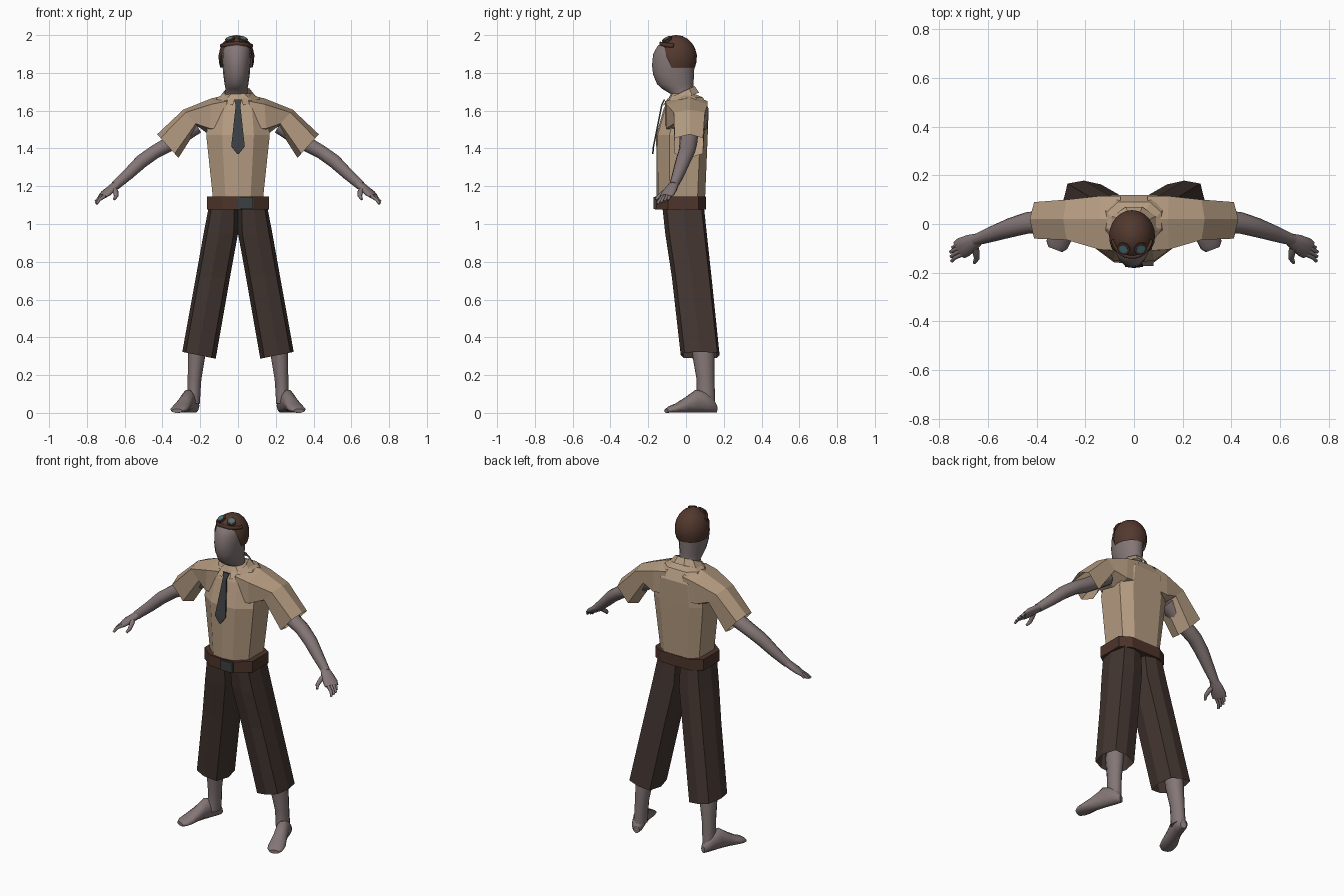
import bpy, bmesh
from math import sin, cos, pi
from mathutils import Vector as V

if "Cube" in bpy.data.objects:
    bpy.data.objects.remove(bpy.data.objects["Cube"])


def mat(name, r, g, b):
    m = bpy.data.materials.new(name)
    m.diffuse_color = (r, g, b, 1)
    m.use_nodes = True
    m.node_tree.nodes["Principled BSDF"].inputs["Base Color"].default_value = m.diffuse_color
    return m


SKIN = mat("skin", .23, .18, .18)
SHIRT = mat("shirt_cloth", .46, .33, .22)
PANTS = mat("trouser_cloth", .055, .036, .03)
LEATHER = mat("leather", .075, .035, .024)
HAIR = mat("hair_brown", .085, .04, .027)
DARK = mat("dark_grey", .045, .05, .053)
GLASS = mat("glass", .07, .17, .2)


def loft(name, rings, m, smooth=False, caps=True, closed=True, mirror=False):
    """Skin a list of rings with quads; optionally cap and mirror in x."""
    bm = bmesh.new()
    rows = [[bm.verts.new(p) for p in r] for r in rings]
    n = len(rows[0])
    for a, b in zip(rows, rows[1:]):
        for i in range(n if closed else n - 1):
            j = (i + 1) % n
            bm.faces.new((a[i], a[j], b[j], b[i]))
    if caps:
        bm.faces.new(rows[0])
        bm.faces.new(rows[-1])
    bmesh.ops.remove_doubles(bm, verts=bm.verts, dist=1e-5)
    bmesh.ops.recalc_face_normals(bm, faces=bm.faces)
    for f in bm.faces:
        f.smooth = smooth and len(f.verts) < 5
    me = bpy.data.meshes.new(name)
    bm.to_mesh(me)
    bm.free()
    me.materials.append(m)
    ob = bpy.data.objects.new(name, me)
    bpy.context.collection.objects.link(ob)
    if mirror:
        ob.modifiers.new("Mirror", 'MIRROR')
    return ob


def tube(name, secs, m, hint=(0, 1, 0), n=10, smooth=True, mirror=True):
    """Elliptical sections (x, y, z, r_side, r_up) along a path."""
    pts = [V(s[:3]) for s in secs]
    rings = []
    for i, s in enumerate(secs):
        t = (pts[min(i + 1, len(pts) - 1)] - pts[max(i - 1, 0)]).normalized()
        up = t.cross(V(hint)).normalized()
        side = up.cross(t)
        rings.append([pts[i] + side * s[3] * cos(2 * pi * k / n) + up * s[4] * sin(2 * pi * k / n)
                      for k in range(n)])
    return loft(name, rings, m, smooth, mirror=mirror)


def body(z, w, yf, yb):
    """Ten-sided waist or chest section."""
    h = [(0, yf), (.5 * w, yf + .008), (w, yf + .07), (w, yb - .04), (.6 * w, yb), (0, yb)]
    return [(x, y, z) for x, y in h] + [(-x, y, z) for x, y in h[4:0:-1]]


# Shirt torso
loft("shirt_torso", [body(1.11, .13, -.155, .10), body(1.47, .168, -.158, .115),
                     body(1.61, .15, -.118, .12), body(1.67, .11, -.09, .09),
                     body(1.69, .07, -.08, .04)], SHIRT)

# Sleeves: six-sided, each ring leaning from a top point to a bottom point
rings = []
for xt, zt, xb, zb, yf, yb in [(.05, 1.685, .09, 1.47, -.11, .115), (.14, 1.665, .15, 1.47, -.105, .115),
                               (.29, 1.605, .21, 1.515, -.065, .1), (.428, 1.475, .315, 1.35, -.06, .09)]:
    prof = [(.02, 0), (yf, .16), (yf, .82), (.015, 1), (yb, .82), (yb, .16)]
    rings.append([(xt + (xb - xt) * f, y, zt + (zb - zt) * f) for y, f in prof])
loft("sleeve", rings, SHIRT, caps=False, mirror=True)

# Collar: open flared band
inner, outer = [], []
for k in range(10):
    a = .25 + (2 * pi - .5) * k / 9
    z = 1.697 - .035 * cos(a)
    inner.append((.075 * sin(a), -.025 - .075 * cos(a), z))
    outer.append((.108 * sin(a), -.025 - .1 * cos(a), z - .035))
loft("collar", [inner, outer], SHIRT, caps=False, closed=False)

# Tie: knot and widening blade
loft("tie", [[(-w, y, z), (w, y, z), (w, y + .008, z), (-w, y + .008, z)]
             for z, w, y in [(1.66, .022, -.118), (1.63, .012, -.132),
                             (1.41, .036, -.176), (1.37, .004, -.18)]], DARK)

# Belt and buckle
loft("belt", [body(z, .165, -.165, .105) for z in (1.077, 1.145)], LEATHER)
loft("buckle", [[(0, y, z), (.08, y, z), (.08, y + .02, z), (0, y + .02, z)]
                for z, y in ((1.08, -.172), (1.142, -.172))], DARK)

# Trouser legs
rings = []
for z, xi, xo, yf, yb, tilt in [(1.09, 0, .155, -.125, .095, 0), (.95, 0, .182, -.11, .11, 0),
                                (.72, .042, .223, -.075, .135, 0), (.305, .118, .295, -.028, .178, .018)]:
    cx, cy, hx, hy = (xi + xo) / 2, (yf + yb) / 2, (xo - xi) / 2, (yb - yf) / 2
    rings.append([(cx + hx * u, cy + hy * v, z + tilt * u) for u, v in
                  [(-.75, -.85), (.1, -1), (.8, -.8), (1, 0), (.75, .88), (0, 1), (-.8, .85), (-1, 0)]])
loft("trouser_leg", rings, PANTS, caps=False, mirror=True)

# Bare shins and feet
tube("shin", [(.205, .08, .45, .055, .05), (.22, .093, .3, .058, .048), (.23, .103, .18, .047, .038),
              (.233, .105, .11, .048, .036), (.236, .105, .05, .05, .036)], SKIN)
rings = []
for t, w, h in [(0, .018, .045), (.06, .032, .075), (.2, .038, .11), (.4, .038, .125),
                (.6, .042, .085), (.8, .05, .05), (.93, .046, .036), (1, .03, .022)]:
    c = V((.228 + .095 * t, .16 - .265 * t, 0))
    rings.append([c + V((.93, .36, 0)) * w * cos(a) + V((0, 0, h * (.5 + .5 * sin(a))))
                  for a in (2 * pi * k / 10 for k in range(10))])
loft("foot", rings, SKIN, True, mirror=True)

# Arms
tube("arm", [(.22, .02, 1.52, .05, .045), (.36, .012, 1.425, .047, .042), (.44, .004, 1.382, .044, .038),
             (.51, -.016, 1.332, .04, .038), (.58, -.04, 1.265, .033, .032),
             (.65, -.065, 1.203, .024, .026)], SKIN)

# Hands: palm, four fingers, thumb
W = V((.15, -.87, -.45)).normalized()
tube("palm", [(.635, -.06, 1.215, .024, .022), (.665, -.076, 1.19, .036, .021),
              (.70, -.095, 1.162, .043, .018), (.718, -.107, 1.146, .04, .012)], SKIN, hint=W)
for i in range(4):
    o = W * (.021 * i - .031)
    r = .0105
    path = [(.70, -.095, 1.162), (.73, -.11, 1.142), (.755 - .006 * abs(i - 1), -.124, 1.112 + .003 * i)]
    tube("finger_%d" % (i + 1), [(*(V(p) + o), r - .0015 * k, r - .0015 * k)
                                 for k, p in enumerate(path)], SKIN, n=6)
tube("thumb", [(.66, -.08, 1.195, .017, .015), (.648, -.115, 1.17, .015, .014),
               (.645, -.142, 1.148, .012, .012), (.655, -.16, 1.13, .007, .007)],
     SKIN, hint=(1, 0, 0), n=6)

# Neck and head
CX = -.008
rings = []
for z, w, yf, yb in [(1.6, .06, -.07, .045), (1.685, .058, -.075, .042), (1.715, .058, -.125, .04),
                     (1.74, .063, -.153, .04), (1.79, .07, -.174, .042), (1.84, .074, -.18, .045),
                     (1.9, .077, -.174, .045), (1.94, .072, -.152, .04), (1.965, .054, -.122, .02),
                     (1.985, .028, -.08, -.02)]:
    rings.append([(CX + w * sin(a), (yf + yb) / 2 - (yb - yf) / 2 * cos(a), z)
                  for a in (2 * pi * k / 16 for k in range(16))])
loft("head", rings, SKIN, True)


# Hair: dome whose lower edge rises over the face
def dome(phi, theta, k=1.0):
    return V((CX + .095 * k * sin(theta) * sin(phi), -.05 - .108 * k * sin(theta) * cos(phi),
              1.88 + .12 * k * cos(theta)))


def edge(phi):
    p = min(phi, 2 * pi - phi)
    return .95 + 1.07 * min(max((p - .75) / .55, 0), 1)


az = [2 * pi * k / 24 for k in range(24)]
loft("hair", [[dome(a, edge(a) * j / 7) for a in az] for j in range(8)], HAIR, True, caps=False)

# Goggles pushed up on the hair
tube("goggle_strap", [(*dome(-1.4 + .2 * k, .9 + .12 * abs(k / 7 - 1), 1.0), .012, .008) for k in range(15)],
     LEATHER, hint=(0, 0, 1), n=6, mirror=False)
for side, s in (("left", -1), ("right", 1)):
    for part, m, r, k in (("rim", LEATHER, .027, 1.05), ("lens", GLASS, .018, 1.07)):
        tube("goggle_%s_%s" % (part, side), [(*dome(.65 * s, .62, q), r, r) for q in (.93, k)],
             m, n=10, smooth=False, mirror=False)
